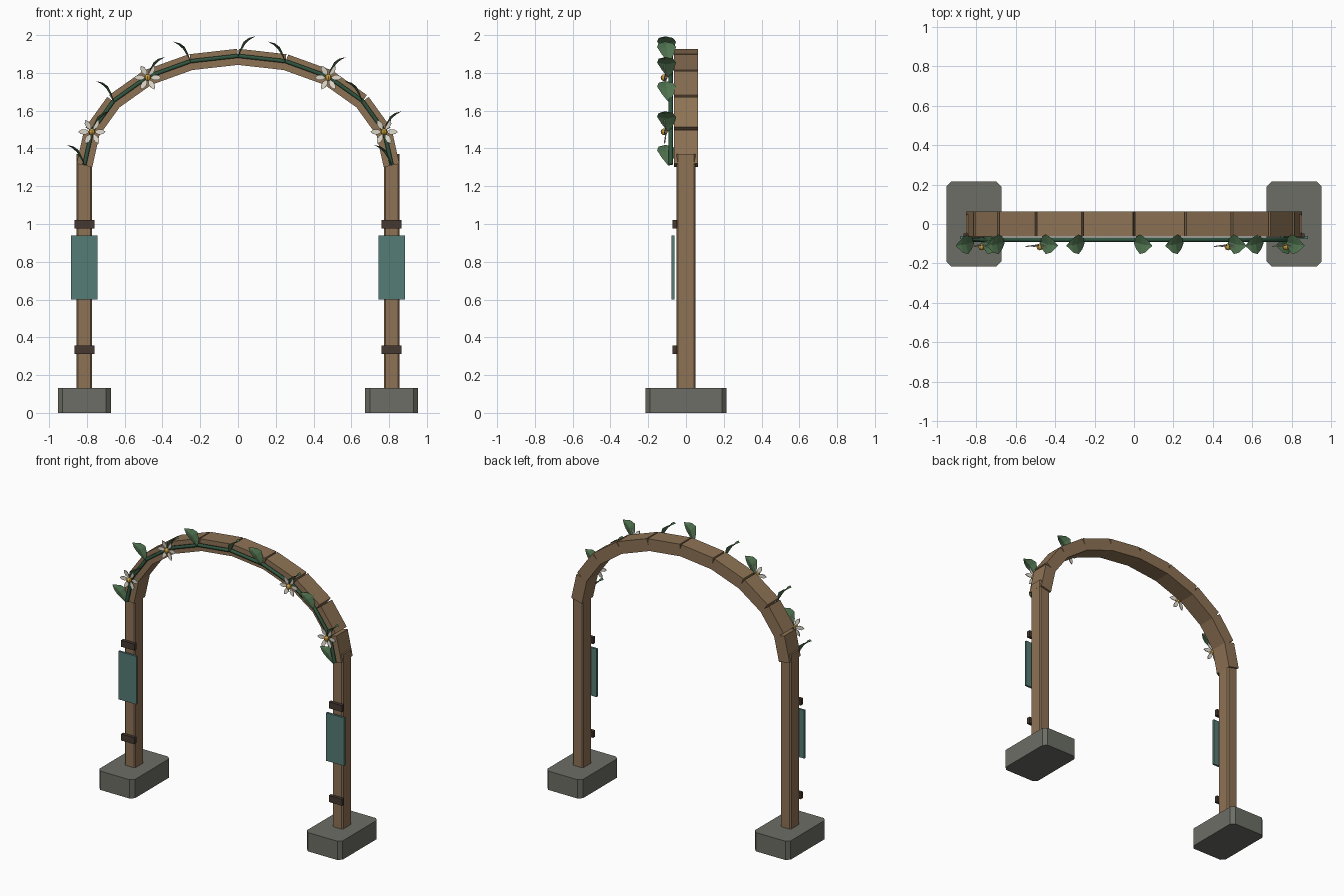
import bpy, bmesh, math
from mathutils import Vector, Matrix

if "Cube" in bpy.data.objects:
    bpy.data.objects.remove(bpy.data.objects["Cube"])


def mat(name, r, g, b):
    m = bpy.data.materials.new(name)
    m.diffuse_color = (r, g, b, 1)
    m.use_nodes = True
    m.node_tree.nodes["Principled BSDF"].inputs["Base Color"].default_value = m.diffuse_color
    return m


WOOD = mat("wood", .27, .17, .09)
STONE = mat("stone", .15, .155, .13)
TEAL = mat("teal", .09, .2, .18)
DARK = mat("dark_wood", .06, .04, .03)
VINE = mat("vine_green", .03, .09, .05)
LEAF = mat("leaf_green", .08, .17, .08)
PETAL = mat("petal_cream", .75, .7, .6)
GOLD = mat("gold", .6, .35, .05)


def mesh_obj(name, verts, faces, material):
    me = bpy.data.meshes.new(name)
    me.from_pydata(verts, [], faces)
    me.materials.append(material)
    ob = bpy.data.objects.new(name, me)
    bpy.context.collection.objects.link(ob)
    return ob


def box(name, lo, hi, material, rot=0, chamfer=0):
    """Box between corners, turned about y; chamfer cuts its vertical edges."""
    lo, hi = Vector(lo), Vector(hi)
    bm = bmesh.new()
    bmesh.ops.create_cube(bm, size=1, matrix=Matrix.Diagonal((*(hi - lo), 1)))
    if chamfer:
        edges = [e for e in bm.edges
                 if abs(e.verts[0].co.z - e.verts[1].co.z) > 1e-4]
        bmesh.ops.bevel(bm, geom=edges, offset=chamfer, segments=1,
                        affect='EDGES')
    me = bpy.data.meshes.new(name)
    bm.to_mesh(me)
    bm.free()
    me.materials.append(material)
    ob = bpy.data.objects.new(name, me)
    ob.location = (lo + hi) / 2
    ob.rotation_euler.y = rot
    bpy.context.collection.objects.link(ob)


# Bases, posts, straps and hanging panels on both sides
for side, s in (("left", -1), ("right", 1)):
    x = s * .813
    box(f"{side}_base", (x - .14, -.215, 0), (x + .14, .215, .133), STONE, chamfer=.025)
    box(f"{side}_post", (x - .041, -.05, .002), (x + .041, .05, 1.37), WOOD, chamfer=.008)
    box(f"{side}_panel", (x - .07, -.076, .6), (x + .07, -.061, .94), TEAL)
    for label, z in (("lower", .335), ("upper", .998)):
        box(f"{side}_{label}_strap", (x - .052, -.072, z - .023),
            (x + .052, -.048, z + .023), DARK)

# Arch of ten straight planks along a half ellipse
joints = []
for i in range(11):
    a = math.pi * (1 - i / 10)
    joints.append(Vector((.813 * math.cos(a), 0, 1.31 + .575 * math.sin(a))))
for i, (p, q) in enumerate(zip(joints, joints[1:])):
    d, c = q - p, (p + q) / 2
    h = Vector((d.length / 2, .0625, .0425))
    box(f"arch_plank_{i + 1}", c - h, c + h, WOOD, rot=-math.atan2(d.z, d.x))

# Vine tube along the front of the arch
cu = bpy.data.curves.new("vine", 'CURVE')
cu.dimensions = '3D'
cu.bevel_depth = .012
cu.bevel_resolution = 1
cu.use_fill_caps = True
sp = cu.splines.new('POLY')
sp.points.add(10)
for pt, j in zip(sp.points, joints):
    pt.co = (j.x, -.08, j.z + .005, 1)
cu.materials.append(VINE)
vine = bpy.data.objects.new("vine", cu)
bpy.context.collection.objects.link(vine)

# Folded, curling leaves leaning alternately left and right
SECTIONS = [(0, 0, .006), (.018, .035, .032), (.04, .07, .05),
            (.064, .092, .038), (.092, .108, .002)]
for i, j in enumerate(joints):
    s = 1 if i % 2 else -1
    verts, faces = [], []
    for dx, dz, w in SECTIONS:
        y = -.09 - .02 * dz / .108
        for k in (-1, 0, 1):
            lift = abs(k) * w * .2
            verts.append((j.x + s * (dx - lift), y + k * w, j.z + dz + lift))
    for r in range(4):
        for k in range(2):
            n = r * 3 + k
            faces.append((n, n + 1, n + 4, n + 3))
    mesh_obj(f"leaf_{i + 1}", verts, faces, LEAF)

# Six-petalled flowers with round gold centres
for n, i in enumerate((1, 3, 7, 9)):
    c = joints[i] + Vector((0, -.108, 0))
    verts, faces = [], []
    for k in range(6):
        a = k * math.pi / 3
        u = Vector((math.cos(a), 0, math.sin(a)))
        v = Vector((-math.sin(a), 0, math.cos(a)))
        b = len(verts)
        for r, w, y in ((.008, 0, 0), (.035, -.014, -.004), (.056, -.012, -.006),
                        (.072, 0, -.01), (.056, .012, -.006), (.035, .014, -.004)):
            verts.append(c + u * r + v * w + Vector((0, y, 0)))
        faces.append(tuple(range(b, b + 6)))
    ob = mesh_obj(f"flower_{n + 1}_petals", verts, faces, PETAL)
    sol = ob.modifiers.new("thickness", 'SOLIDIFY')
    sol.thickness = .005
    bpy.ops.mesh.primitive_uv_sphere_add(segments=8, ring_count=6, radius=.018,
                                         location=c + Vector((0, -.008, 0)))
    heart = bpy.context.object
    heart.name = f"flower_{n + 1}_centre"
    heart.data.materials.append(GOLD)
